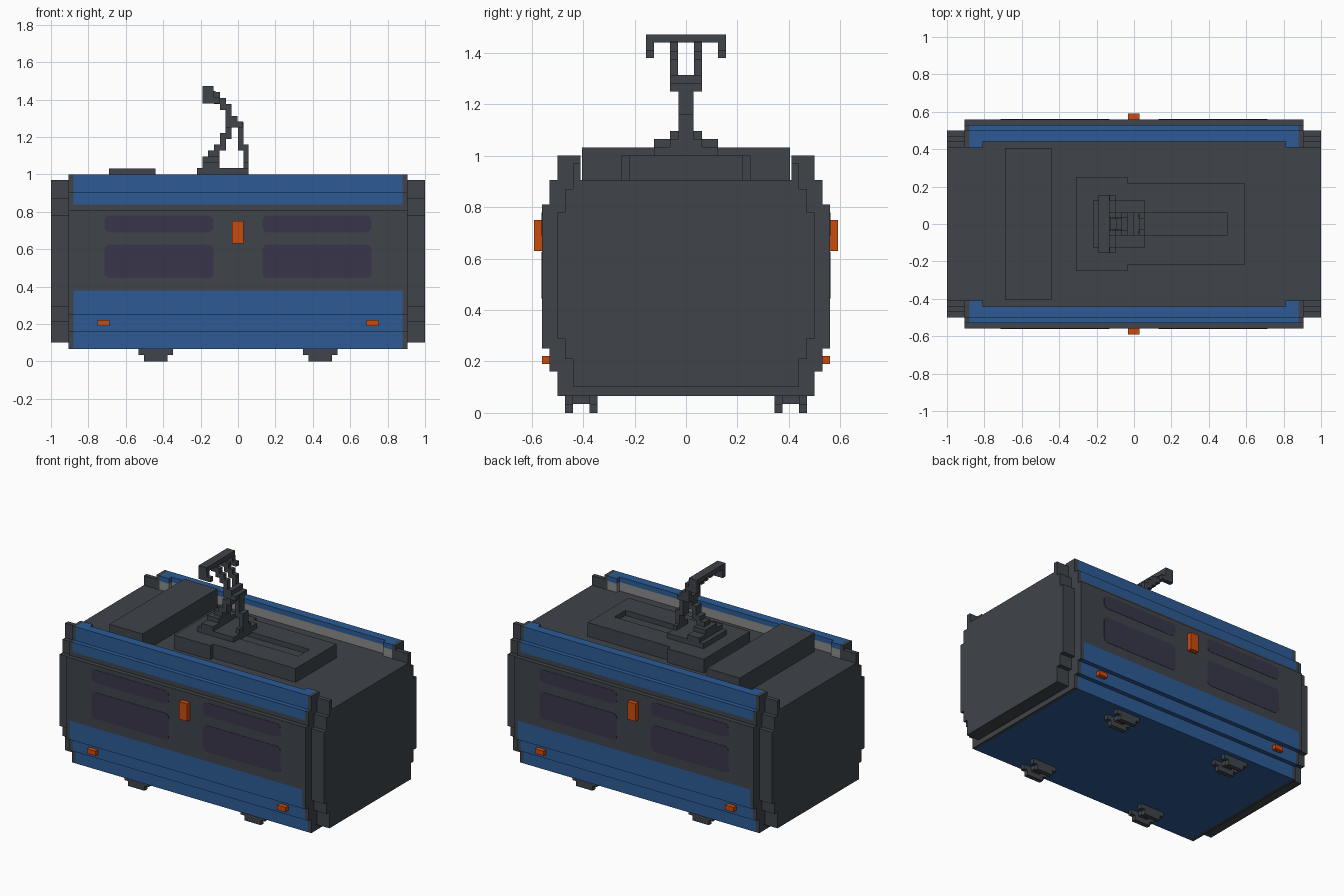
import bpy, bmesh, math
from mathutils import Vector

if "Cube" in bpy.data.objects:
    bpy.data.objects.remove(bpy.data.objects["Cube"], do_unlink=True)


def make_material(name, rgb):
    m = bpy.data.materials.new(name)
    m.use_nodes = True
    m.diffuse_color = (*rgb, 1)
    m.node_tree.nodes["Principled BSDF"].inputs["Base Color"].default_value = (*rgb, 1)
    return m


DARK = make_material("charcoal", (0.050, 0.058, 0.067))
BLUE = make_material("blue", (0.026, 0.105, 0.305))
GLASS = make_material("tinted glass", (0.040, 0.037, 0.068))
ORANGE = make_material("orange", (0.60, 0.070, 0.004))
GREY = make_material("light grey", (0.27, 0.265, 0.265))


def finish(name, bm, *mats):
    bmesh.ops.recalc_face_normals(bm, faces=bm.faces)
    me = bpy.data.meshes.new(name)
    bm.to_mesh(me)
    bm.free()
    for m in mats:
        me.materials.append(m)
    ob = bpy.data.objects.new(name, me)
    bpy.context.collection.objects.link(ob)
    return ob


def boxes(name, mat, *ranges):
    """One object made of boxes given as (x0, x1, y0, y1, z0, z1)."""
    bm = bmesh.new()
    for x0, x1, y0, y1, z0, z1 in ranges:
        vs = bmesh.ops.create_cube(bm, size=1)["verts"]
        for v in vs:
            v.co = Vector(((x0 + x1) / 2 + v.co.x * (x1 - x0),
                           (y0 + y1) / 2 + v.co.y * (y1 - y0),
                           (z0 + z1) / 2 + v.co.z * (z1 - z0)))
    return finish(name, bm, mat)


def extrude_profile(half, xs):
    """Mirror a (y, z) half profile and sweep it through the x stations."""
    ring = half + [(-y, z) for y, z in reversed(half)]
    bm = bmesh.new()
    rows = [[bm.verts.new((x, y, z)) for y, z in ring] for x in xs]
    n = len(ring)
    for a, b in zip(rows, rows[1:]):
        for i in range(n):
            j = (i + 1) % n
            bm.faces.new((a[i], a[j], b[j], b[i]))
    bm.faces.new(rows[0])
    bm.faces.new(rows[-1])
    bmesh.ops.recalc_face_normals(bm, faces=bm.faces)
    return bm


# Body shell: stepped walls, sunken roof, blue bands framed in charcoal
FRAME, PANEL, ROOF = 0.905, 0.88, 0.905
body = [(0.50, 0.065), (0.50, 0.16), (0.53, 0.16), (0.53, 0.25), (0.56, 0.25),
        (0.56, 0.38), (0.56, 0.81), (0.53, 0.81), (0.53, 0.84), (0.53, 0.905),
        (0.50, 0.905), (0.50, 1.0), (0.44, 1.0), (0.44, 0.965), (0.44, ROOF)]
bm = extrude_profile(body, [-FRAME, -PANEL, PANEL, FRAME])
for f in bm.faces:
    c = f.calc_center_median()
    if abs(c.x) > PANEL:
        continue
    inner = abs(c.y) < 0.45
    if inner and c.z > 0.9:
        f.material_index = 2 if abs(c.y) > 0.4 else 0
        if c.z > 0.96:
            f.material_index = 1
    elif c.z < 0.38 or c.z > 0.84:
        f.material_index = 1
finish("body_shell", bm, DARK, BLUE, GREY)

# Stepped end sections
end = [(0.44, 0.10), (0.44, 0.21), (0.47, 0.21), (0.47, 0.29), (0.50, 0.29),
       (0.50, 0.78), (0.47, 0.78), (0.47, 0.87), (0.44, 0.87), (0.44, 0.97),
       (0.41, 0.97), (0.41, ROOF)]
for side, s in (("left", 1), ("right", -1)):
    finish("end_section_" + side, extrude_profile(end, sorted((s * 0.90, s * 1.0))), DARK)

# Inner corners of the roof rim
lower, caps, posts = [], [], []
for s in (1, -1):
    for t in (1, -1):
        x = sorted((s * 0.81, s * PANEL))
        p = sorted((s * PANEL, s * FRAME))
        y = sorted((t * 0.41, t * 0.445))
        lower.append((*x, *y, 0.90, 0.965))
        caps.append((*x, *y, 0.965, 1.0))
        posts.append((*p, *y, 0.90, 1.0))
boxes("rim_corner", GREY, *lower)
boxes("rim_corner_cap", BLUE, *caps)
boxes("rim_corner_post", DARK, *posts)


# Rounded window plates on both sides
def window(name, x0, x1, z0, z1, side, r=0.03):
    bm = bmesh.new()
    pts = []
    for k, (cx, cz) in enumerate(((x1 - r, z1 - r), (x0 + r, z1 - r),
                                  (x0 + r, z0 + r), (x1 - r, z0 + r))):
        for i in range(5):
            a = math.pi / 2 * (k + i / 4)
            pts.append(bm.verts.new((cx + r * math.cos(a), side * 0.558, cz + r * math.sin(a))))
    face = bm.faces.new(pts)
    out = bmesh.ops.extrude_face_region(bm, geom=[face])["geom"]
    bmesh.ops.translate(bm, vec=(0, side * 0.004, 0),
                        verts=[g for g in out if isinstance(g, bmesh.types.BMVert)])
    finish(name, bm, GLASS)


for side, where in ((-1, "front"), (1, "back")):
    for x0, x1 in ((-0.715, -0.13), (0.13, 0.715)):
        window(where + "_window", x0, x1, 0.445, 0.625, side)
        window(where + "_upper_window", x0, x1, 0.69, 0.78, side)
    # Orange lamps
    boxes(where + "_door_lamp", ORANGE,
          (-0.032, 0.03, *sorted((side * 0.55, side * 0.592)), 0.63, 0.75))
    boxes(where + "_marker_lamps", ORANGE,
          *[(x - 0.032, x + 0.032, *sorted((side * 0.52, side * 0.56)), 0.19, 0.222)
            for x in (-0.72, 0.72)])

# Roof equipment
boxes("roof_unit", DARK, (-0.69, -0.44, -0.405, 0.405, 0.90, 1.032))
boxes("pantograph_mount", DARK,
      (-0.31, -0.035, -0.25, 0.25, 0.90, 1.0),
      (-0.035, 0.50, 0.06, 0.22, 0.90, 1.0),
      (-0.035, 0.50, -0.22, -0.06, 0.90, 1.0),
      (0.50, 0.59, -0.22, 0.22, 0.90, 1.0),
      (-0.035, 0.50, -0.06, 0.06, 0.90, 0.965))

# Pantograph: base, folding lower arm, twin upper arms and contact bar
boxes("pantograph_base", DARK,
      (-0.22, 0.055, -0.125, 0.125, 0.99, 1.034),
      (-0.19, -0.10, -0.125, 0.125, 1.034, 1.065),
      (-0.19, -0.10, -0.062, 0.062, 1.065, 1.096),
      (0.03, 0.055, -0.062, 0.062, 1.034, 1.065))
boxes("pantograph_lower_arm", DARK,
      *[(x0, x1, -0.03, 0.03, z0, z1) for x0, x1, z0, z1 in (
          (-0.16, -0.10, 1.096, 1.128), (-0.128, -0.095, 1.128, 1.16),
          (-0.097, -0.065, 1.128, 1.19), (-0.097, -0.035, 1.19, 1.22),
          (-0.066, -0.035, 1.22, 1.255), (0.03, 0.057, 1.034, 1.16),
          (0.0, 0.03, 1.128, 1.28))],
      (-0.066, 0.0, -0.062, 0.062, 1.25, 1.282),
      (0.0, 0.026, -0.062, 0.062, 1.25, 1.282),
      (-0.035, -0.004, -0.062, 0.062, 1.282, 1.313))
steps = ((-0.066, -0.035, 1.282, 1.376), (-0.097, -0.064, 1.345, 1.408),
         (-0.128, -0.095, 1.376, 1.44), (-0.16, -0.12, 1.408, 1.445))
boxes("pantograph_upper_arms", DARK,
      *[(x0, x1, *sorted((s * 0.031, s * 0.062)), z0, z1)
        for s in (1, -1) for x0, x1, z0, z1 in steps])
boxes("contact_bar", DARK, (-0.19, -0.13, -0.155, 0.155, 1.44, 1.472),
      *[(-0.19, -0.10, *sorted((s * 0.125, s * 0.155)), 1.38, 1.41) for s in (1, -1)],
      *[(-0.19, -0.128, *sorted((s * 0.125, s * 0.155)), 1.41, 1.44) for s in (1, -1)])

# Wheel pairs under the floor
for t, row in ((-1, "front"), (1, "back")):
    for cx in (-0.44, 0.44):
        parts = [(cx - 0.035, cx + 0.035, *sorted((t * 0.36, t * 0.45)), 0.035, 0.07)]
        for y0, y1 in ((0.345, 0.375), (0.44, 0.47)):
            y = sorted((t * y0, t * y1))
            parts += [(cx - 0.092, cx + 0.092, *y, 0.033, 0.07),
                      (cx - 0.062, cx + 0.062, *y, 0.0, 0.033)]
        boxes(row + "_wheels", DARK, *parts)
